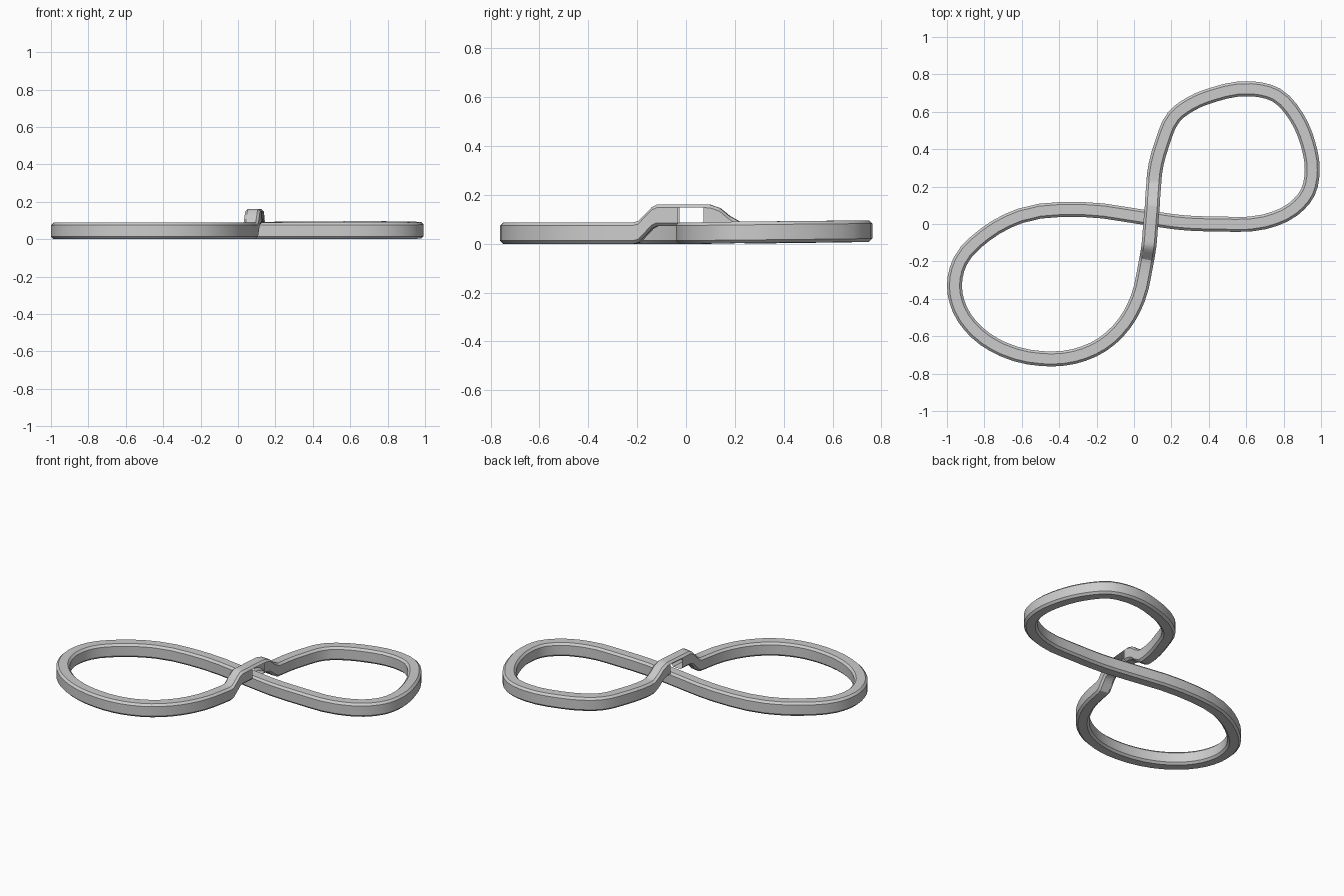
import bpy, bmesh
from mathutils import Vector
from mathutils.geometry import interpolate_bezier

if "Cube" in bpy.data.objects:
    bpy.data.objects.remove(bpy.data.objects["Cube"])

# Centre line of the figure-eight: x, y, lift
PATH = [
    (-0.96, -0.33, 0), (-0.93, -0.20, 0), (-0.80, -0.06, 0), (-0.61, 0.043, 0),
    (-0.28, 0.078, 0), (0.07, 0.033, 0), (0.25, 0.008, 0), (0.45, 0.0, 0),
    (0.70, 0.012, 0), (0.85, 0.078, 0), (0.93, 0.17, .002), (0.953, 0.29, .003),
    (0.93, 0.43, .005), (0.87, 0.57, .006), (0.76, 0.69, .008), (0.63, 0.723, .008),
    (0.42, 0.69, .007), (0.30, 0.64, .006), (0.215, 0.575, .005), (0.15, 0.43, .003),
    (0.11, 0.27, .001), (0.106, 0.22, .003), (0.103, 0.18, .025), (0.10, 0.14, .058),
    (0.098, 0.10, .072), (0.096, 0.075, .073), (0.087, -0.03, .073),
    (0.08, -0.115, .073), (0.077, -0.135, .063), (0.068, -0.19, .005),
    (0.064, -0.21, 0), (0.02, -0.40, 0), (-0.05, -0.53, 0), (-0.17, -0.645, 0),
    (-0.32, -0.708, 0), (-0.49, -0.72, 0), (-0.70, -0.67, 0), (-0.84, -0.58, 0),
    (-0.93, -0.46, 0)]
GAP_START = 25          # span of the bridge that keeps only its top skin
STEPS = 3
W, H, C = 0.04, 0.088, 0.013

# Chamfered rectangular section (sideways, height)
SECTION = [(-W + C, 0), (W - C, 0), (W, C), (W, H - C),
           (W - C, H), (-W + C, H), (-W, H - C), (-W, C)]


def flat(i):
    return Vector(PATH[i % len(PATH)][:2]).to_3d()


def tangent(i):
    a, b, c = flat(i - 1), flat(i), flat(i + 1)
    d1, d2 = (b - a).length, (c - b).length
    return ((b - a) / d1 * d2 + (c - b) / d2 * d1).normalized()


# Smooth path samples, tagged with their span
samples = []
n = len(PATH)
for i in range(n):
    p, q = flat(i), flat(i + 1)
    k = (q - p).length / 3
    curve = interpolate_bezier(p, p + tangent(i) * k, q - tangent(i + 1) * k, q, STEPS + 1)
    z0, z1 = PATH[i][2], PATH[(i + 1) % n][2]
    for s in range(STEPS):
        v = curve[s].copy()
        v.z = z0 + (z1 - z0) * s / STEPS
        samples.append((v, i))

# Sweep the section along the closed path
bm = bmesh.new()
rings = []
m = len(samples)
for j, (p, span) in enumerate(samples):
    d = samples[(j + 1) % m][0] - samples[j - 1][0]
    side = Vector((d.y, -d.x, 0)).normalized()
    rings.append([bm.verts.new(p + side * u + Vector((0, 0, h))) for u, h in SECTION])
for j in range(m):
    a, b = rings[j], rings[(j + 1) % m]
    for k in range(8):
        if samples[j][1] == GAP_START and k not in (3, 4, 5):
            continue
        l = (k + 1) % 8
        bm.faces.new((a[k], a[l], b[l], b[k]))
bmesh.ops.recalc_face_normals(bm, faces=bm.faces)

mesh = bpy.data.meshes.new("figure_eight_band")
bm.to_mesh(mesh)
bm.free()
band = bpy.data.objects.new("figure_eight_band", mesh)
bpy.context.collection.objects.link(band)
bpy.context.view_layer.objects.active = band
band.select_set(True)
bpy.ops.object.shade_smooth_by_angle(angle=0.5)
